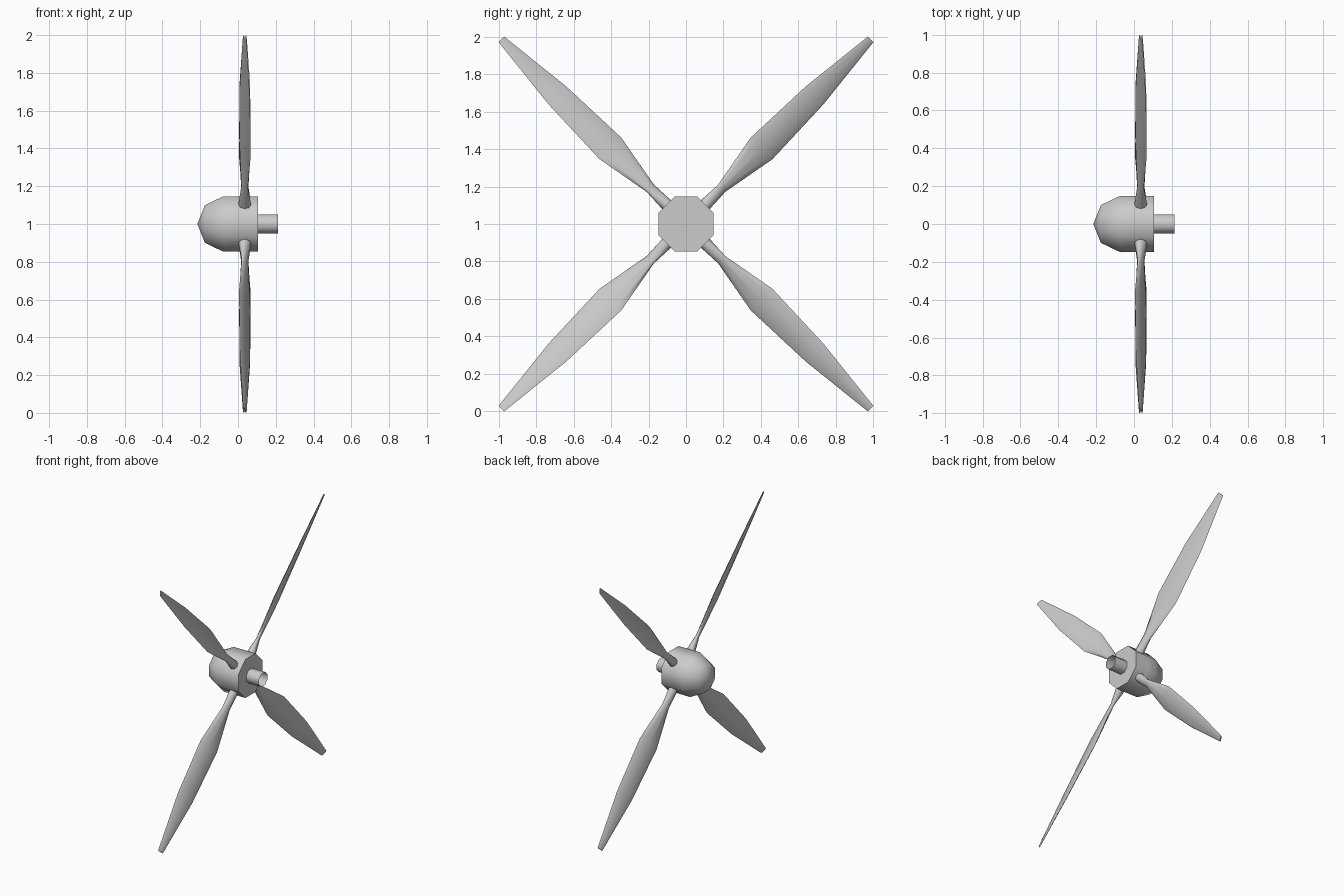
import bpy, bmesh
from math import cos, sin, pi, radians
from mathutils import Vector, Matrix

if "Cube" in bpy.data.objects:
    bpy.data.objects.remove(bpy.data.objects["Cube"])

CENTRE = Vector((0, 0, 1))


def loft(name, rings, cap_start=False, cap_end=False, angle=40):
    """Skin a list of equal-length point rings into one object."""
    bm = bmesh.new()
    vs = [[bm.verts.new(p) for p in ring] for ring in rings]
    n = len(vs[0])
    for a, b in zip(vs, vs[1:]):
        for i in range(n):
            j = (i + 1) % n
            bm.faces.new((a[i], a[j], b[j], b[i]))
    if cap_start:
        bm.faces.new(vs[0])
    if cap_end:
        bm.faces.new(vs[-1])
    bmesh.ops.remove_doubles(bm, verts=bm.verts, dist=1e-5)
    bmesh.ops.recalc_face_normals(bm, faces=bm.faces)
    mesh = bpy.data.meshes.new(name)
    bm.to_mesh(mesh)
    bm.free()
    ob = bpy.data.objects.new(name, mesh)
    bpy.context.collection.objects.link(ob)
    bpy.ops.object.select_all(action='DESELECT')
    ob.select_set(True)
    bpy.context.view_layer.objects.active = ob
    bpy.ops.object.shade_smooth_by_angle(angle=radians(angle))
    ob.location = CENTRE
    return ob


def x_rings(profile, sides=8):
    """Rings around the x axis from (x, radius) pairs, flats facing up."""
    angs = [(i + 0.5) * 2 * pi / sides for i in range(sides)]
    return [[Vector((x, r * cos(a), r * sin(a))) for a in angs] for x, r in profile]


# Pointed nose cone and the hub behind it
loft("spinner", x_rings([(-0.215, 0), (-0.175, 0.108), (-0.077, 0.159), (0, 0.159)]), angle=60)
loft("hub", x_rings([(0, 0.159), (0.105, 0.159)]), cap_end=True, angle=50)

# Open-ended drive shaft
loft("shaft", x_rings([(0.10, 0.054), (0.213, 0.054)]), angle=50)

# Twisted blades: radius, half chord, half thickness, pitch in degrees
STATIONS = [(0.10, 0.034, 0.034, 40),
            (0.15, 0.033, 0.033, 40),
            (0.27, 0.031, 0.013, 28),
            (0.57, 0.087, 0.012, 20),
            (0.97, 0.073, 0.010, 23),
            (1.393, 0.023, 0.004, 24)]


def blade_rings():
    rings = []
    for r, chord, thick, pitch in STATIONS:
        p = radians(pitch)
        ring = []
        for i in range(8):
            a = i * pi / 4
            c, t = chord * cos(a), thick * sin(a)
            ring.append(Vector((0.036 + c * sin(p) + t * cos(p),
                                -c * cos(p) + t * sin(p), r)))
        rings.append(ring)
    return rings


for k in range(4):
    turn = Matrix.Rotation(-pi / 4 + k * pi / 2, 3, 'X')
    loft(f"blade_{k + 1}", [[turn @ v for v in ring] for ring in blade_rings()],
         cap_start=True, cap_end=True, angle=60)
